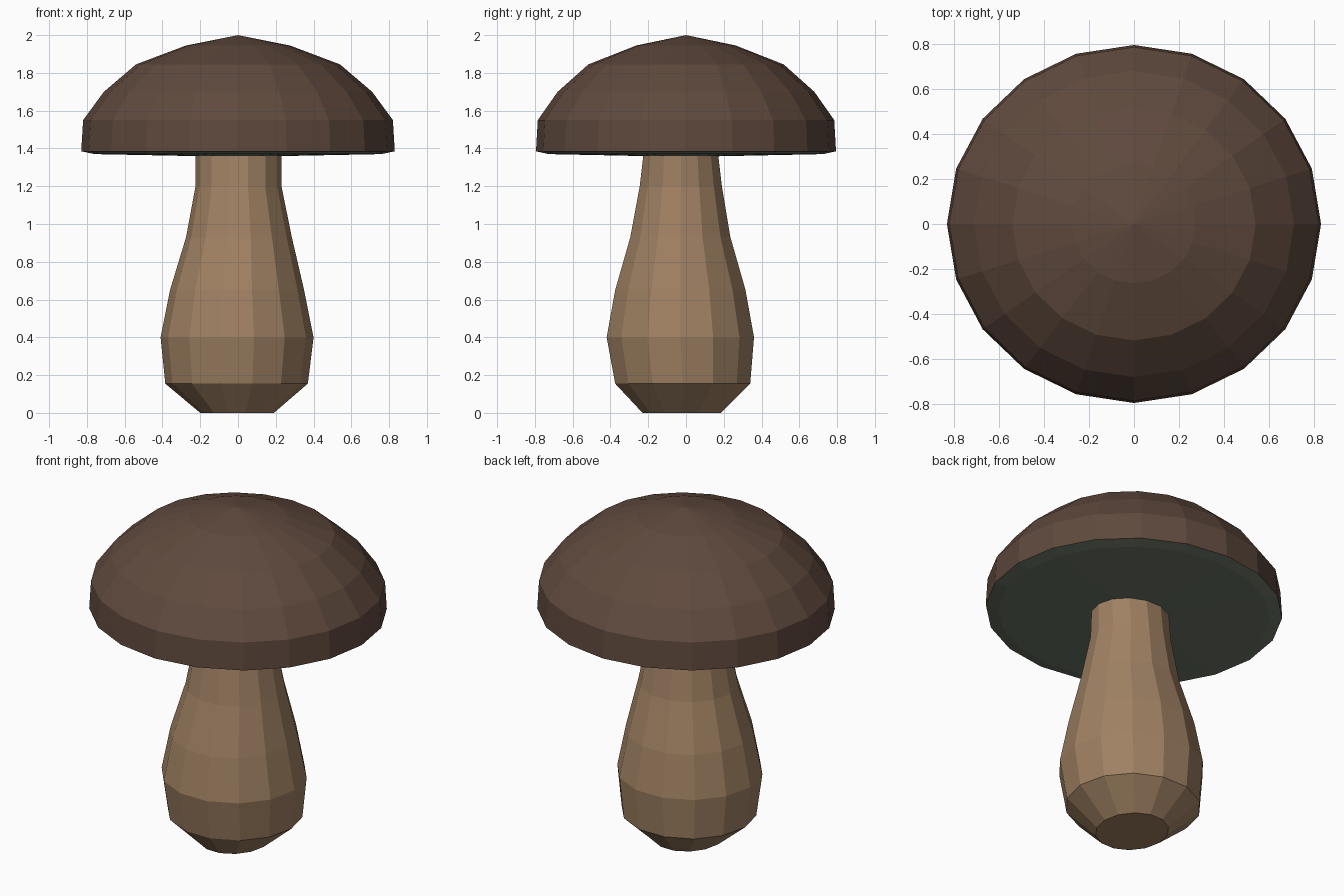
import bpy, bmesh
from math import cos, sin, pi

if "Cube" in bpy.data.objects:
    bpy.data.objects.remove(bpy.data.objects["Cube"])


def material(name, rgb):
    m = bpy.data.materials.new(name)
    m.diffuse_color = (*rgb, 1)
    m.use_nodes = True
    m.node_tree.nodes["Principled BSDF"].inputs["Base Color"].default_value = m.diffuse_color
    return m


def loft(name, rings, sides, mat, start_tip=None, end_tip=None, cap_start=False, cap_end=False):
    """Skin elliptical rings (cx, cy, rx, ry, z); ends may be tips or flat caps."""
    bm = bmesh.new()
    loops = [[bm.verts.new((cx + rx * cos(2 * pi * i / sides),
                            cy + ry * sin(2 * pi * i / sides), z))
              for i in range(sides)] for cx, cy, rx, ry, z in rings]
    for a, b in zip(loops, loops[1:]):
        for i in range(sides):
            j = (i + 1) % sides
            bm.faces.new((a[i], a[j], b[j], b[i]))
    for tip, loop, flip in ((start_tip, loops[0], True), (end_tip, loops[-1], False)):
        if tip is not None:
            t = bm.verts.new((0, 0, tip))
            for i in range(sides):
                p, q = loop[i], loop[(i + 1) % sides]
                bm.faces.new((q, p, t) if flip else (p, q, t))
    if cap_start:
        bm.faces.new(loops[0][::-1])
    if cap_end:
        bm.faces.new(loops[-1])
    me = bpy.data.meshes.new(name)
    bm.to_mesh(me)
    bm.free()
    me.materials.append(mat)
    ob = bpy.data.objects.new(name, me)
    bpy.context.collection.objects.link(ob)
    return ob


brown = material("cap_brown", (0.115, 0.067, 0.047))
green = material("pore_green", (0.15, 0.18, 0.135))
tan = material("stem_tan", (0.35, 0.22, 0.125))

# Domed cap, slightly narrower front to back
SQUASH = 0.957
cap_profile = [(0.83, 1.385), (0.82, 1.55), (0.71, 1.70), (0.54, 1.845), (0.275, 1.945)]
loft("cap", [(0, 0, r, r * SQUASH, z) for r, z in cap_profile], 20, brown, end_tip=2.0)

# Underside of the cap
under_profile = [(0.76, 1.37), (0.83, 1.385)]
loft("cap_underside", [(0, 0, r, r * SQUASH, z) for r, z in under_profile], 20, green,
     start_tip=1.355)

# Bulbous stem: x min, x max, y min, y max, z of each ring
extents = [(-0.20, 0.19, -0.23, 0.185, 0.0),
           (-0.385, 0.37, -0.375, 0.34, 0.155),
           (-0.41, 0.40, -0.42, 0.36, 0.40),
           (-0.36, 0.35, -0.375, 0.315, 0.65),
           (-0.275, 0.285, -0.295, 0.235, 0.93),
           (-0.225, 0.23, -0.245, 0.19, 1.20),
           (-0.225, 0.23, -0.225, 0.17, 1.37)]
SIDES = 14
peak = cos(pi / (2 * SIDES) * 2)  # highest sine reached by the polygon
loft("stem", [((a + b) / 2, (c + d) / 2, (b - a) / 2, (d - c) / 2 / peak, z)
              for a, b, c, d, z in extents], SIDES, tan, cap_start=True, cap_end=True)
